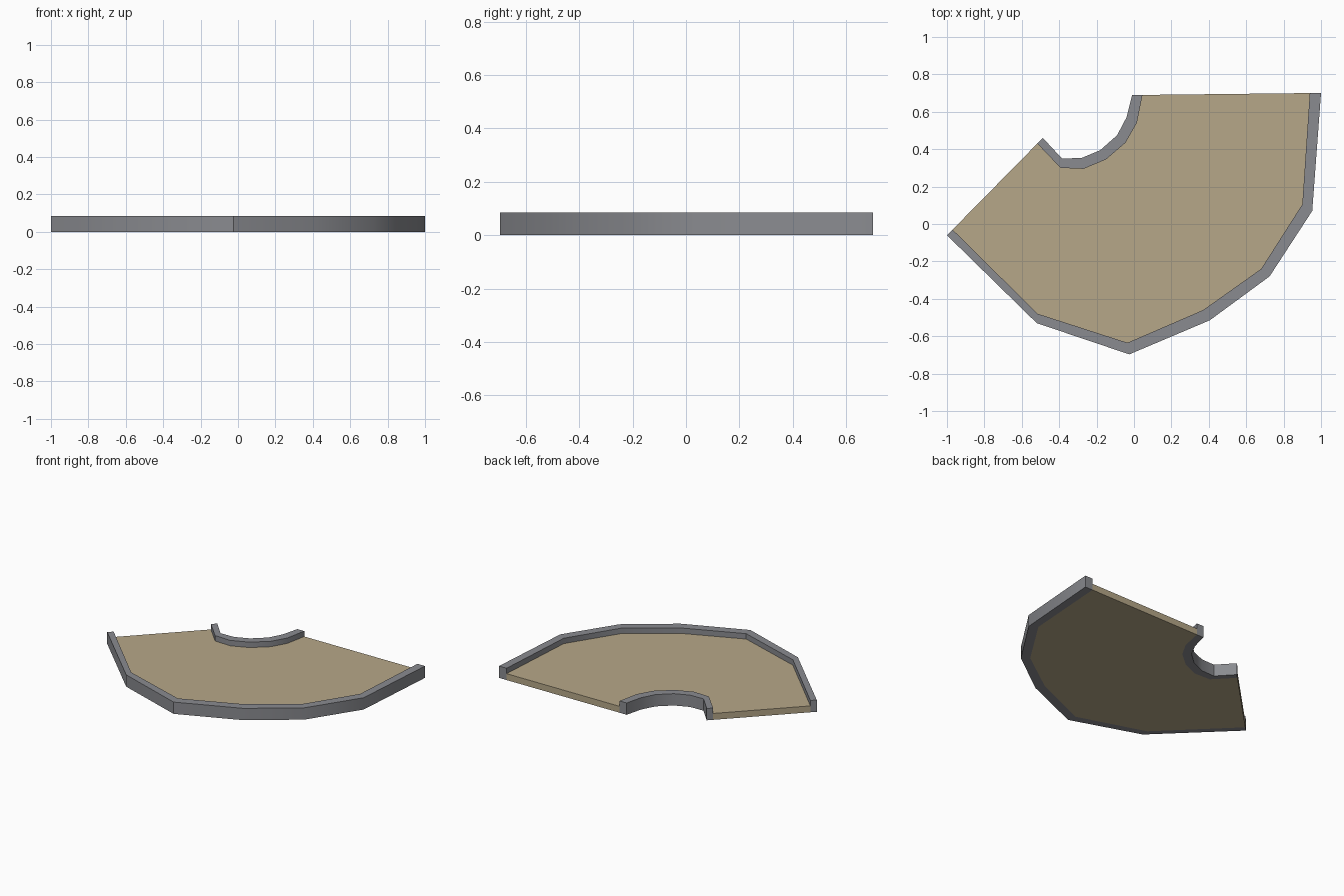
import bpy, bmesh

cube = bpy.data.objects.get("Cube")
if cube:
    bpy.data.objects.remove(cube, do_unlink=True)


def make_material(name, rgb):
    mat = bpy.data.materials.new(name)
    mat.use_nodes = True
    mat.diffuse_color = (*rgb, 1)
    mat.node_tree.nodes["Principled BSDF"].inputs["Base Color"].default_value = (*rgb, 1)
    return mat


def make_strip(name, path_a, path_b, height, mat):
    """Solid band of the given height between two paths of equal length."""
    bm = bmesh.new()
    a = [bm.verts.new((x, y, 0)) for x, y in path_a]
    b = [bm.verts.new((x, y, 0)) for x, y in path_b]
    base = [bm.faces.new((a[i], a[i + 1], b[i + 1], b[i])) for i in range(len(a) - 1)]
    raised = bmesh.ops.extrude_face_region(bm, geom=base, use_keep_orig=True)
    top = [v for v in raised["geom"] if isinstance(v, bmesh.types.BMVert)]
    bmesh.ops.translate(bm, verts=top, vec=(0, 0, height))
    bmesh.ops.recalc_face_normals(bm, faces=bm.faces)
    mesh = bpy.data.meshes.new(name)
    bm.to_mesh(mesh)
    bm.free()
    mesh.materials.append(mat)
    obj = bpy.data.objects.new(name, mesh)
    bpy.context.collection.objects.link(obj)
    return obj


concrete = make_material("grey concrete", (0.255, 0.26, 0.28))
sand = make_material("tan paving", (0.47, 0.39, 0.25))

# Plan paths, running from the right end round to the left end
outer_rim = [(-1, -.06), (-.52, -.53), (-.025, -.697), (.405, -.515),
             (.725, -.28), (.953, .07), (1, .7)]
outer_floor = [(-.97, -.03), (-.515, -.48), (-.035, -.635), (.37, -.46),
               (.68, -.24), (.9, .105), (.94, .7)]
inner_floor = [(-.517, .43), (-.393, .3), (-.27, .295), (-.15, .345),
               (-.045, .435), (.015, .54), (.045, .69)]
inner_rim = [(-.487, .46), (-.385, .35), (-.28, .353), (-.18, .395),
             (-.09, .475), (-.04, .57), (-.01, .69)]

CURB_HEIGHT = .085
FLOOR_HEIGHT = .046

# Paved slab and the two curbs along its curved sides
make_strip("floor_slab", outer_floor, inner_floor, FLOOR_HEIGHT, sand)
curbs = [make_strip("outer_curb", outer_rim, outer_floor, CURB_HEIGHT, concrete),
         make_strip("inner_curb", inner_floor, inner_rim, CURB_HEIGHT, concrete)]

# Soft shading round the curb bends, crisp top edges
bpy.ops.object.select_all(action="DESELECT")
for curb in curbs:
    curb.select_set(True)
bpy.context.view_layer.objects.active = curbs[0]
bpy.ops.object.shade_smooth_by_angle(angle=.53)
